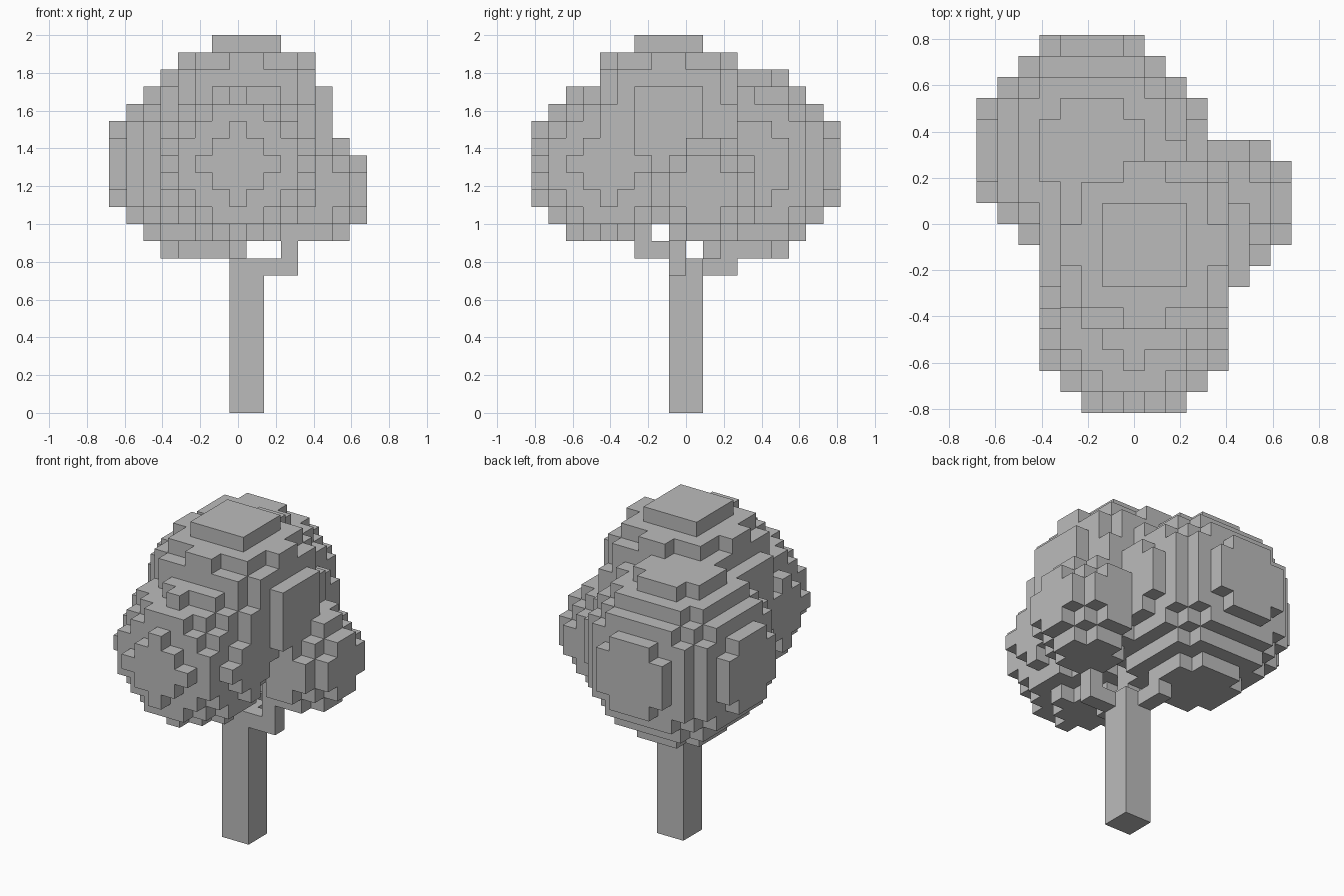
import bpy
import bmesh
from itertools import product
from mathutils import Vector

cube = bpy.data.objects.get("Cube")
if cube:
    bpy.data.objects.remove(cube, do_unlink=True)

S = 2 / 22                          # block size
ORIGIN = Vector((-7.5, -9, 0))      # grid corner, in blocks

grey = bpy.data.materials.new("plain grey")
grey.use_nodes = True
grey.diffuse_color = (0.5, 0.5, 0.5, 1)
grey.node_tree.nodes["Principled BSDF"].inputs["Base Color"].default_value = (0.5, 0.5, 0.5, 1)


def ball(start, size):
    """Blocks of a round clump filling a cube of the given size."""
    r = size / 2
    middle = Vector((r - 0.5,) * 3)
    return {tuple(a + b for a, b in zip(start, c))
            for c in product(range(size), repeat=3)
            if (Vector(c) - middle).length_squared <= r * r}


def box(lo, hi):
    """Blocks from lo up to, but not including, hi."""
    return set(product(*(range(a, b) for a, b in zip(lo, hi))))


# Leaf clumps: top, back, front and left side
leaves = (ball((3, 3, 12), 10) | ball((0, 7, 9), 11)
          | ball((3, 0, 10), 9) | ball((9, 7, 10), 6))

# Trunk, and thin branches up into each clump
trunk = box((7, 8, 0), (9, 10, 9))
branches = (box((7, 8, 9), (8, 9, 13))          # top
            | box((7, 6, 9), (8, 8, 10))        # front
            | box((7, 10, 8), (8, 12, 9))       # back
            | box((9, 8, 8), (11, 9, 9))        # left side
            | box((10, 8, 9), (11, 9, 11)))
branches -= leaves | trunk
solid = leaves | trunk | branches


def build(name, cells):
    """Skin the blocks, leaving out faces buried between blocks."""
    bm = bmesh.new()
    corners = {}

    def corner(p):
        key = tuple(round(v) for v in p)
        if key not in corners:
            corners[key] = bm.verts.new((Vector(key) + ORIGIN) * S)
        return corners[key]

    for cell in sorted(cells):
        for axis, side in product(range(3), (0, 1)):
            step = Vector((0, 0, 0))
            step[axis] = 2 * side - 1
            if tuple(round(v) for v in Vector(cell) + step) in solid:
                continue
            u, v = Vector((0, 0, 0)), Vector((0, 0, 0))
            u[(axis + 1) % 3] = 1
            v[(axis + 2) % 3] = 1
            p = Vector(cell)
            p[axis] += side
            ring = [p, p + u, p + u + v, p + v]
            bm.faces.new([corner(q) for q in (ring if side else ring[::-1])])
    # Merge flat areas into single faces
    bmesh.ops.dissolve_limit(bm, angle_limit=0.01, verts=bm.verts[:], edges=bm.edges[:])
    mesh = bpy.data.meshes.new(name)
    bm.to_mesh(mesh)
    bm.free()
    mesh.materials.append(grey)
    bpy.context.collection.objects.link(bpy.data.objects.new(name, mesh))


build("leaves", leaves)
build("trunk", trunk)
build("branches", branches)
